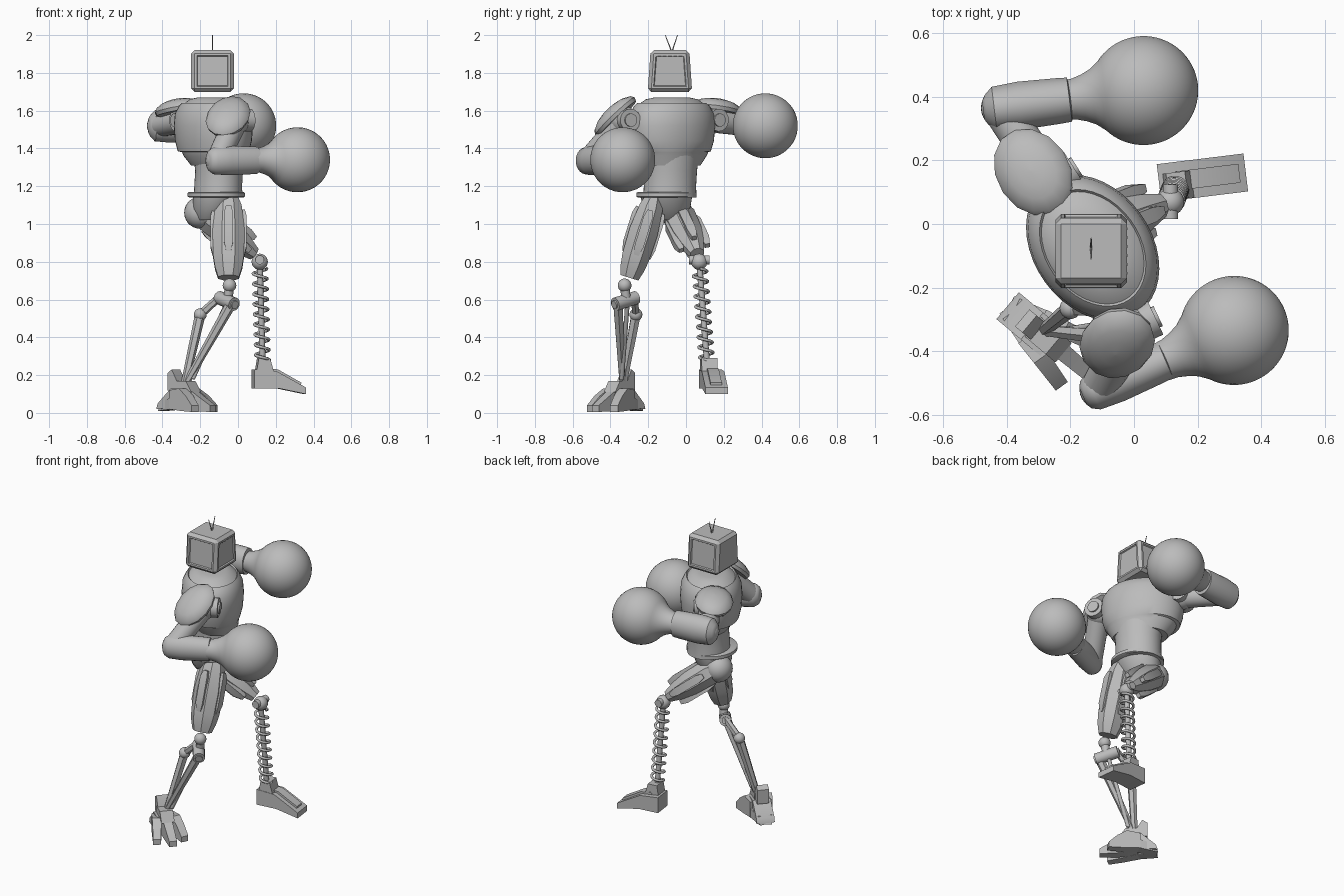
import bpy, bmesh
from math import sin, cos, pi, radians
from mathutils import Vector, Matrix

cube = bpy.data.objects.get("Cube")
if cube:
    bpy.data.objects.remove(cube, do_unlink=True)

grey = bpy.data.materials.new("plain_grey")
grey.use_nodes = True
grey.diffuse_color = (0.5, 0.5, 0.5, 1)
grey.node_tree.nodes["Principled BSDF"].inputs["Base Color"].default_value = (0.5, 0.5, 0.5, 1)
parts = []


def finish(name, bm):
    bmesh.ops.recalc_face_normals(bm, faces=bm.faces)
    mesh = bpy.data.meshes.new(name)
    bm.to_mesh(mesh)
    bm.free()
    mesh.materials.append(grey)
    ob = bpy.data.objects.new(name, mesh)
    bpy.context.collection.objects.link(ob)
    parts.append(ob)
    return ob


def rings_to_mesh(name, rings):
    bm = bmesh.new()
    loops = [[bm.verts.new(v) for v in ring] for ring in rings]
    n = len(loops[0])
    for a, b in zip(loops, loops[1:]):
        for i in range(n):
            j = (i + 1) % n
            bm.faces.new((a[i], a[j], b[j], b[i]))
    bm.faces.new(loops[0])
    bm.faces.new(loops[-1])
    return finish(name, bm)


def lathe(name, p, q, profile, n=32, ratio=1, hint=(0, 0, 1)):
    """Sweep (distance, radius) pairs along p to q; ratio squashes across the hint."""
    p, q, hint = Vector(p), Vector(q), Vector(hint)
    a = (q - p).normalized()
    u = (hint - a * hint.dot(a)).normalized()
    v = a.cross(u)
    angles = [2 * pi * (i + 0.5) / n for i in range(n)]
    return rings_to_mesh(name, [[p + a * s + (u * cos(t) + v * sin(t) * ratio) * r
                                 for t in angles] for s, r in profile])


def rod(name, p, q, r1, r2=None, n=16, ratio=1, hint=(0, 1, 0.1)):
    length = (Vector(q) - Vector(p)).length
    return lathe(name, p, q, [(0, r1), (length, r2 or r1)], n, ratio, hint)


def ball(name, centre, r):
    bm = bmesh.new()
    bmesh.ops.create_uvsphere(bm, u_segments=24, v_segments=14, radius=r,
                              matrix=Matrix.Translation(centre))
    return finish(name, bm)


def wedge(name, origin, yaw, profile, width, shift=0, tip=1):
    """Side profile of (forward, up) points, extruded across the width."""
    f = Vector((cos(yaw), sin(yaw), 0))
    s = Vector((-sin(yaw), cos(yaw), 0))
    far = max(x for x, z in profile)
    near = min(x for x, z in profile)
    rings = []
    for side in (-0.5, 0.5):
        rings.append([Vector(origin) + f * x + Vector((0, 0, z)) + s * (
            shift + side * width * (1 + (tip - 1) * (x - near) / (far - near)))
            for x, z in profile])
    return rings_to_mesh(name, rings)


def oval_stack(name, levels, a, b, angle, n=40):
    """Stack ovals given as (z, scale, centre x, centre y)."""
    rot = Matrix.Rotation(radians(angle), 3, 'Z')
    return rings_to_mesh(name, [[Vector((x, y, z)) + rot @ Vector(
        (a * k * cos(2 * pi * i / n), b * k * sin(2 * pi * i / n), 0))
        for i in range(n)] for z, k, x, y in levels])


# Torso
cx, cy = -0.13, -0.075
oval_stack("chest", [(1.31, .66, -.11, cy), (1.36, .8, -.12, cy), (1.38, .84, -.12, cy),
                     (1.385, .9, cx, cy), (1.44, .97, cx, cy), (1.52, 1.0, cx, cy),
                     (1.585, .97, cx, cy), (1.625, .87, cx, cy), (1.64, .8, cx, cy),
                     (1.632, .77, cx, cy), (1.66, .6, cx, cy), (1.67, .4, cx, cy)], .25, .185, 126)
oval_stack("waist", [(1.14, 1.02, -.105, -.085), (1.2, 1, -.105, -.085),
                     (1.28, 1, -.1, -.08), (1.37, 1.08, -.1, -.08)], .14, .125, 110)
oval_stack("belt", [(1.14, 1, -.115, -.105), (1.145, 1.06, -.115, -.105),
                    (1.165, 1.06, -.115, -.105), (1.17, 1, -.115, -.105)], .15, .142, 110)
oval_stack("pelvis", [(1.02, .5, -.15, -.09), (1.08, .85, -.13, -.1),
                      (1.15, .97, -.115, -.105)], .145, .125, 110)
lathe("neck", (-.13, -.08, 1.61), (-.13, -.08, 1.74),
      [(0, .125), (.03, .095), (.06, .08), (.13, .075)])

# Box head with inset panels on its sides and a screen in its face
bm = bmesh.new()
bmesh.ops.create_cube(bm, size=1)
for v in bm.verts:
    k = 0.205 if v.co.z > 0 else 0.235
    v.co = Vector((v.co.x * .225, v.co.y * k, v.co.z * .22)) + Vector((-.135, -.085, 1.81))
bmesh.ops.bevel(bm, geom=bm.edges[:], offset=.018, segments=1, affect='EDGES')
bm.normal_update()
panels = [f for f in bm.faces if f.calc_area() > .02 and abs(f.normal.z) < .5]
for f in panels:
    if f.normal.x < -.5:
        continue
    bmesh.ops.inset_region(bm, faces=[f], thickness=.016, depth=0)
    bmesh.ops.inset_region(bm, faces=[f], thickness=.006, depth=-.008)
finish("box_head", bm)
for i in range(6):
    y = -.155 + i * .028
    rod("head_vent", (-.028, y, 1.892), (-.021, y, 1.892), .006, n=4)
for tilt in (-.035, .03):
    rod("antenna", (-.135, -.075, 1.91), (-.135, -.075 + tilt, 2.0), .004, .002, 8)


# Arms: ball glove, forearm, upper arm and domed shoulder plate
def arm(side, shoulder, elbow, fist, size, plate, normal):
    shoulder, elbow, fist = Vector(shoulder), Vector(elbow), Vector(fist)
    span = (fist - elbow).length
    R = 0.172
    sphere = [(span - R * cos(radians(d)), R * sin(radians(d))) for d in range(40, 180, 5)]
    sphere.append((span + R, .001))
    lathe(side + "_glove", elbow, fist, [(span - .25, .062), (span - .22, .065),
                                        (span - .19, .074), (span - .16, .088)] + sphere, 40)
    lathe(side + "_forearm", elbow, fist,
          [(-.055, .035), (-.045, .055), (-.02, size * .92), (.06, size), (span - .27, size * .95),
           (span - .235, size * .92), (span - .23, .06)], 24, .85)
    rod(side + "_upper_arm", shoulder, elbow, .065, .06, 20)
    ball(side + "_elbow", elbow, .062)
    ball(side + "_shoulder", shoulder, .075)
    out = (shoulder - Vector((cx, cy, shoulder.z))).normalized()
    face = Vector((out.y, -out.x, 0)) if out.x * out.y < 0 and out.y > 0 else Vector((-out.y, out.x, 0))
    for r, d in ((.06, .085), (.035, .095)):
        rod(side + "_shoulder_disc", shoulder - face * d, shoulder + face * d, r)
    plate, normal = Vector(plate), Vector(normal).normalized()
    along = elbow - shoulder
    lathe(side + "_shoulder_plate", plate - normal * .04, plate + normal,
          [(0, .14), (.02, .148), (.04, .135), (.06, .095), (.07, .05), (.073, .002)],
          14, .78, along)


arm("right", (-.01, -.33, 1.55), (-.11, -.52, 1.335), (.315, -.335, 1.34), .078,
    (-.055, -.39, 1.585), (-.1, -.65, .7))
arm("left", (-.26, .13, 1.55), (-.42, .365, 1.52), (.03, .42, 1.52), .09,
    (-.32, .165, 1.63), (-.15, .1, 1))


# Faceted thighs with raised armour strips
def thigh(side, p, q, profile, hint, ratio):
    p, q, hint = Vector(p), Vector(q), Vector(hint)
    lathe(side + "_thigh", p, q, profile, 8, ratio, hint)
    a = (q - p).normalized()
    u = (hint - a * hint.dot(a)).normalized()
    v = a.cross(u)
    for d, k in ((u, 1), (v, ratio), (-u, 1), (-v, ratio)):
        lathe(side + "_thigh_strip", p + d * .072 * k, q + d * .072 * k,
              [(.08, .02), (.12, .034), (.28, .034), (.33, .018)], 4, 1, d)


thigh("right", (-.05, -.165, 1.15), (-.05, -.305, .70),
      [(0, .05), (.06, .075), (.2, .092), (.34, .088), (.40, .078), (.455, .06)], (1, 0, 0), .9)
thigh("left", (-.2, -.05, 1.07), (.1, .065, .83),
      [(-.02, .06), (.05, .088), (.2, .083), (.3, .065), (.38, .04)], (0, 1, 0), .95)
ball("left_hip", (-.2, -.05, 1.06), .085)

# Right lower leg: knee joint and linked rods
ball("right_knee_ball", (-.045, -.325, .675), .036)
rod("knee_link", (-.045, -.325, .67), (-.055, -.315, .59), .025)
rod("knee_barrel", (-.1, -.265, .61), (-.02, -.375, .575), .036)
rod("barrel_cap", (-.105, -.258, .612), (-.015, -.382, .572), .022)
ankle = (-.285, -.335, .14)
rod("shin_front", (-.04, -.36, .57), ankle, .028, .018, 6)
rod("shin_upper_link", (-.09, -.275, .62), (-.2, -.265, .52), .02, .022, 6)
ball("shin_pivot", (-.2, -.265, .52), .034)
rod("shin_rear", (-.2, -.265, .52), ankle, .028, .02, 6)
rod("shin_piston", (-.06, -.31, .58), (-.24, -.34, .18), .012)

# Right clawed foot
origin, yaw = (-.275, -.36, 0), radians(-40)
for shift, turn, reach in ((-.05, -14, .15), (0, 0, .185), (.05, 14, .15)):
    wedge("toe", origin, yaw + radians(turn),
          [(-.04, .02), (-.04, .12), (.04, .13), (.1, .09), (reach, .04), (reach, .005), (.06, .01)],
          .062, shift, .75)
wedge("heel", origin, yaw, [(-.16, .02), (-.15, .05), (-.06, .13), (.02, .13), (.02, .03)], .11)
for shift in (-.05, .05):
    wedge("heel_claw", origin, yaw + shift * 5, [(-.15, .01), (-.13, .06), (-.03, .08), (-.03, .02)],
          .05, shift, 1.2)
wedge("ankle_fin", origin, yaw, [(-.1, .12), (-.1, .21), (-.07, .23), (-.03, .16), (-.02, .11)], .07)
wedge("ankle_block", origin, yaw, [(-.06, .1), (-.05, .17), (.03, .17), (.07, .11)], .08)

# Left lower leg: knee, spring and core
top, base = Vector((.115, .07, .80)), Vector((.13, .11, .28))
ball("left_knee_ball", top, .043)
rod("left_knee_pin", (.115, .015, .81), (.115, .125, .81), .024)
rod("spring_core", top, base, .016)
curve = bpy.data.curves.new("spring", 'CURVE')
curve.dimensions = '3D'
curve.bevel_depth = .008
curve.bevel_resolution = 2
count, turns = 220, 9
line = curve.splines.new('POLY')
line.points.add(count)
for i, pt in enumerate(line.points):
    t = i / count
    c = top.lerp(base, .07 + .93 * t)
    w = 2 * pi * turns * t
    pt.co = (c.x + .037 * cos(w), c.y + .037 * sin(w), c.z, 1)
curve.materials.append(grey)
bpy.context.collection.objects.link(bpy.data.objects.new("spring", curve))

# Left wedge foot
origin, yaw = (.09, .12, 0), radians(7)
wedge("left_foot", origin, yaw, [(-.01, .13), (-.01, .23), (.11, .22), (.265, .135), (.265, .1), (.12, .13)],
      .12, .01)
wedge("left_foot_ridge", origin, yaw, [(.04, .2), (.05, .24), (.12, .23), (.245, .16), (.24, .13)],
      .06, .01)
wedge("left_ankle", origin, yaw, [(.0, .2), (.015, .29), (.075, .29), (.1, .2)], .085, -.005)

# Smooth rounded surfaces, keep facets crisp
bpy.ops.object.select_all(action='DESELECT')
for ob in parts:
    ob.select_set(True)
bpy.context.view_layer.objects.active = parts[0]
bpy.ops.object.shade_smooth_by_angle(angle=radians(32))
